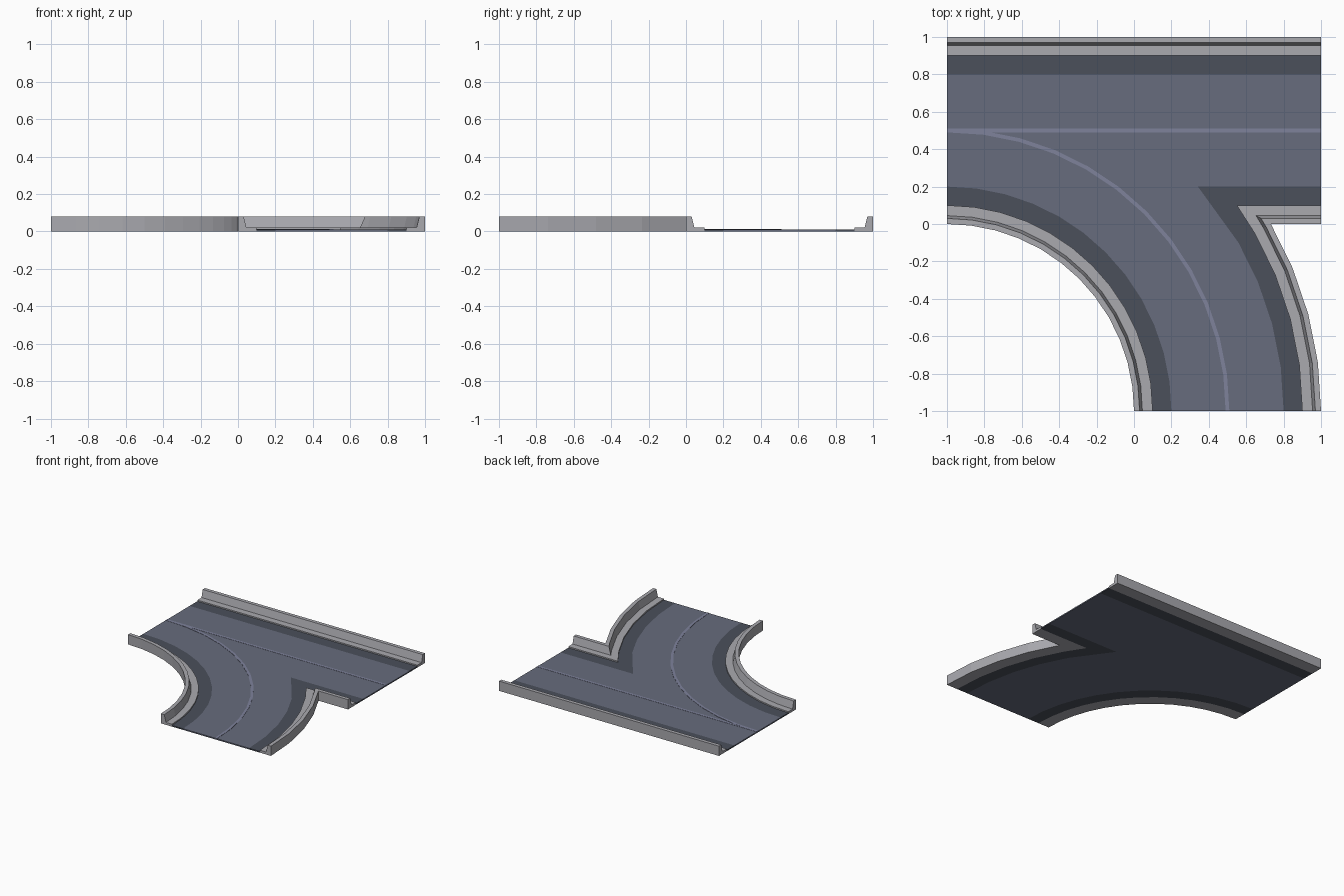
import bpy, bmesh
from math import sin, cos, radians, sqrt

if "Cube" in bpy.data.objects:
    bpy.data.objects.remove(bpy.data.objects["Cube"])

STEP = 7.5   # degrees per arc segment


def material(name, rgb):
    m = bpy.data.materials.new(name)
    m.diffuse_color = (*rgb, 1)
    m.use_nodes = True
    m.node_tree.nodes["Principled BSDF"].inputs["Base Color"].default_value = m.diffuse_color
    return m


ROAD = material("asphalt", (0.135, 0.15, 0.205))
DARK = material("dark_asphalt", (0.07, 0.08, 0.105))
PAINT = material("line_paint", (0.21, 0.225, 0.33))
KERB = material("concrete", (0.40, 0.40, 0.43))


# Edge paths: d is the distance inward from the tile edge
def arc(r, n):
    return [(-1 + r * cos(radians(STEP * i)), -1 + r * sin(radians(STEP * i)))
            for i in range(n + 1)]


def far_edge(d):
    return [(-1, 1 - d), (1, 1 - d)]


def inner_edge(d):
    return arc(1 + d, 12)


def corner_edge(d):
    mitre = (-1 + sqrt((2 - d) ** 2 - (1 + d) ** 2), d)
    return arc(2 - d, 4) + [mitre, (1, d)]


def finish(name, bm, mat):
    bmesh.ops.remove_doubles(bm, verts=bm.verts, dist=1e-5)
    bmesh.ops.recalc_face_normals(bm, faces=bm.faces)
    me = bpy.data.meshes.new(name)
    bm.to_mesh(me)
    bm.free()
    me.materials.append(mat)
    ob = bpy.data.objects.new(name, me)
    bpy.context.collection.objects.link(ob)
    return ob


def sweep(name, path, profile, mat, skip=()):
    """Sweep a closed (d, z) profile along a path; skip hidden sides."""
    bm = bmesh.new()
    rows = [[bm.verts.new((x, y, z)) for x, y in path(d)] for d, z in profile]
    for k, a in enumerate(rows):
        b = rows[(k + 1) % len(rows)]
        if k not in skip:
            for i in range(len(a) - 1):
                bm.faces.new((a[i], a[i + 1], b[i + 1], b[i]))
    for end in (0, -1):
        bm.faces.new([r[end] for r in rows])
    return finish(name, bm, mat)


# Kerb walls and dark shoulders along all three edges
wall = [(0.1, 0), (0, 0), (0, 0.08), (0.03, 0.08), (0.045, 0.02), (0.1, 0.02), (0.1, 0.01)]
shoulder = [(0.1, 0), (0.1, 0.01), (0.2, 0.01), (0.2, 0)]
for label, path in (("far", far_edge), ("inner", inner_edge), ("corner", corner_edge)):
    sweep(label + "_kerb_wall", path, wall, KERB, skip={6})
    sweep(label + "_shoulder", path, shoulder, DARK, skip={0, 2})

# Road surface filling the space between the shoulders
bm = bmesh.new()
outline = inner_edge(0.2)[::-1] + corner_edge(0.2) + far_edge(0.2)[::-1]
low, top = ([bm.verts.new((x, y, z)) for x, y in outline] for z in (0, 0.01))
bm.faces.new(low)
bm.faces.new(top)
for i in range(len(outline)):
    j = (i + 1) % len(outline)
    p, q = outline[i], outline[j]
    # side faces only at the three open road ends
    if any(abs(p[k] - q[k]) < 1e-5 and abs(abs(p[k]) - 1) < 1e-5 for k in (0, 1)):
        bm.faces.new((low[i], low[j], top[j], top[i]))
finish("road_surface", bm, ROAD)

# Painted centre lines
for name, path, z in (("straight_line", far_edge, 0.0115), ("curved_line", inner_edge, 0.012)):
    sweep(name, path, [(0.49, 0.01), (0.49, z), (0.51, z), (0.51, 0.01)], PAINT, skip={3})
